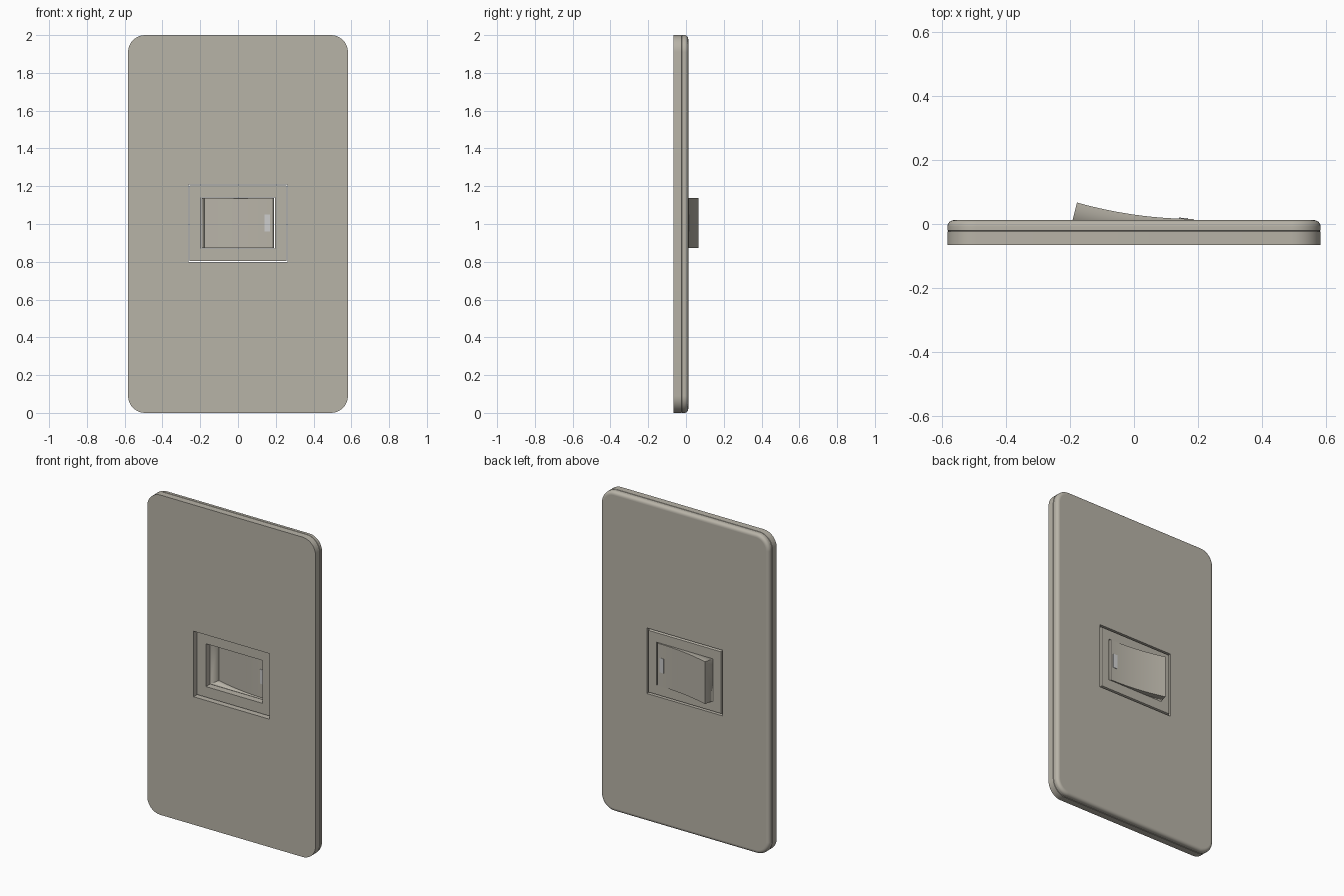
import bpy, bmesh, math

if "Cube" in bpy.data.objects:
    bpy.data.objects.remove(bpy.data.objects["Cube"])

CZ = 1.005  # height of the switch centre


def material(name, rgb):
    m = bpy.data.materials.new(name)
    m.diffuse_color = (*rgb, 1)
    m.use_nodes = True
    m.node_tree.nodes["Principled BSDF"].inputs["Base Color"].default_value = m.diffuse_color
    return m


BODY = material("warm_grey", (0.478, 0.451, 0.388))
PALE = material("pale_grey", (0.8, 0.8, 0.78))


def outline(hw, hh, r, y, cz, seg=10):
    """Rounded rectangle in the xz plane; zero radius collapses to plain corners."""
    pts = []
    for i, (sx, sz) in enumerate([(1, 1), (-1, 1), (-1, -1), (1, -1)]):
        for k in range(seg + 1):
            a = math.pi / 2 * (i + k / seg)
            pts.append((sx * (hw - r) + r * math.cos(a), y,
                        cz + sz * (hh - r) + r * math.sin(a)))
    return pts


def finish(name, bm, mat=BODY):
    bmesh.ops.remove_doubles(bm, verts=bm.verts, dist=1e-5)
    bmesh.ops.recalc_face_normals(bm, faces=bm.faces)
    me = bpy.data.meshes.new(name)
    bm.to_mesh(me)
    bm.free()
    me.materials.append(mat)
    ob = bpy.data.objects.new(name, me)
    bpy.context.collection.objects.link(ob)
    bpy.ops.object.select_all(action='DESELECT')
    ob.select_set(True)
    bpy.context.view_layer.objects.active = ob
    bpy.ops.object.shade_smooth_by_angle(angle=math.radians(30))
    return ob


def frame(name, rings):
    """Closed loft through rings of (half width, half height, radius, y, centre z)."""
    bm = bmesh.new()
    loops = [[bm.verts.new(p) for p in outline(*r)] for r in rings]
    n = len(loops[0])
    for a, b in zip(loops, loops[1:] + loops[:1]):
        for i in range(n):
            j = (i + 1) % n
            bm.faces.new((a[i], a[j], b[j], b[i]))
    return finish(name, bm)


def plate_ring(inset, y):
    return (0.582 - inset, 1.0 - inset, 0.09 - inset, y, 1.0)


def hole(hw, hh, y):
    return (hw, hh, 0.0, y, CZ)


# back plate with the through opening
frame("back_plate", [
    hole(0.262, 0.205, -0.065), plate_ring(0.0, -0.065), plate_ring(0.0, -0.024),
    plate_ring(0.003, -0.022), hole(0.262, 0.205, -0.022)])

# front cover with rounded rim; extra inner ring keeps the face flat-shaded
rim = [plate_ring(0.02 * (1 - math.cos(t)), -0.008 + 0.02 * math.sin(t))
       for t in [math.pi / 2 * k / 6 for k in range(7)]]
frame("front_cover", [hole(0.262, 0.205, -0.022), plate_ring(0.003, -0.022),
                      plate_ring(0.0, -0.020)] + rim
      + [plate_ring(0.022, 0.012), hole(0.262, 0.205, 0.012)])
cover = bpy.data.objects["front_cover"]
cover.modifiers.new("flat_face", 'WEIGHTED_NORMAL').keep_sharp = True

# chamfered insert around the rocker
frame("switch_insert", [
    hole(0.195, 0.134, -0.038), hole(0.257, 0.2, -0.038), hole(0.257, 0.2, -0.006),
    hole(0.250, 0.193, 0.012), hole(0.195, 0.134, 0.012)])

# hollow rocker with concave front, open at the back
N = 16
profile = [(-0.1945, 0.0)]
for k in range(N + 1):
    t = k / N
    profile.append((-0.178 + 0.364 * t, 0.016 + 0.051 * (1 - t) ** 2))
profile.append((0.190, 0.0))
bm = bmesh.new()
lo, hi = [[bm.verts.new((x, y, CZ + s * 0.132)) for x, y in profile] for s in (-1, 1)]
for i in range(len(profile) - 1):
    bm.faces.new((lo[i], hi[i], hi[i + 1], lo[i + 1]))
bm.faces.new(lo)
bm.faces.new(hi[::-1])
rocker = finish("rocker", bm)
mod = rocker.modifiers.new("wall", 'SOLIDIFY')
mod.thickness = 0.002
mod.offset = -1

# indicator window, tilted along the rocker face
bm = bmesh.new()
bmesh.ops.create_cube(bm, size=1)
for v in bm.verts:
    x = v.co.x * 0.028
    v.co = (0.155 + x, 0.0165 - 0.06 * x + v.co.y * 0.005, CZ + v.co.z * 0.09)
finish("indicator_window", bm, PALE)
